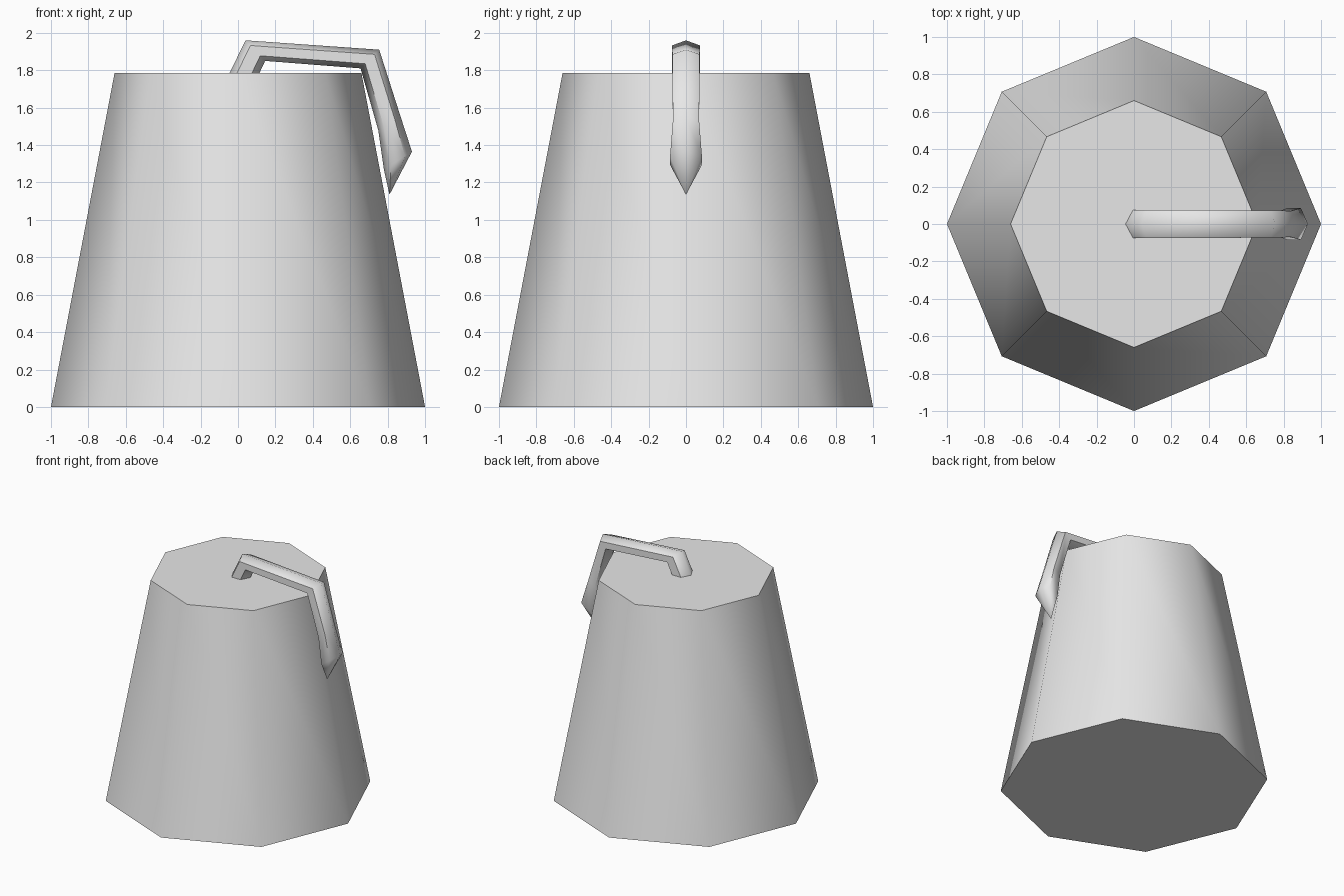
import bpy
import bmesh
import math
from mathutils import Vector

default = bpy.data.objects.get("Cube")
if default:
    bpy.data.objects.remove(default, do_unlink=True)

# Single plain grey
grey = bpy.data.materials.new("plain grey")
grey.use_nodes = True
GREY = (0.8, 0.8, 0.8, 1)
grey.diffuse_color = GREY
grey.node_tree.nodes["Principled BSDF"].inputs["Base Color"].default_value = GREY


def finish(name, bm, angle):
    """Turn a bmesh into a smooth shaded object with sharp corners."""
    bmesh.ops.recalc_face_normals(bm, faces=bm.faces)
    mesh = bpy.data.meshes.new(name)
    bm.to_mesh(mesh)
    bm.free()
    mesh.materials.append(grey)
    obj = bpy.data.objects.new(name, mesh)
    bpy.context.collection.objects.link(obj)
    bpy.ops.object.select_all(action='DESELECT')
    obj.select_set(True)
    bpy.context.view_layer.objects.active = obj
    bpy.ops.object.shade_smooth_by_angle(angle=math.radians(angle))
    return obj


def ring(bm, outer, inner, half_width):
    """Hexagon spanning an outer and inner point in the xz plane."""
    a = Vector((outer[0], 0, outer[1]))
    b = Vector((inner[0], 0, inner[1]))
    centre, arm = (a + b) / 2, (a - b) / 2
    side = Vector((0, half_width / math.cos(math.pi / 6), 0))
    angles = [i * math.pi / 3 for i in range(6)]
    return [bm.verts.new(centre + arm * math.cos(t) + side * math.sin(t)) for t in angles]


# Eight-sided tapered body
HEIGHT = 1.785
body = bmesh.new()
bmesh.ops.create_cone(body, cap_ends=True, segments=8, radius1=1, radius2=0.66, depth=HEIGHT)
bmesh.ops.translate(body, verts=body.verts, vec=(0, 0, HEIGHT / 2))
finish("body", body, 60)

# Bent six-sided stalk: outer point, inner point, half width
sections = [
    ((-0.05, 1.775), (0.105, 1.765), 0.075),
    ((0.04, 1.96), (0.145, 1.85), 0.075),
    ((0.755, 1.91), (0.655, 1.81), 0.073),
    ((0.87, 1.55), (0.75, 1.48), 0.07),
    ((0.93, 1.365), (0.78, 1.27), 0.085),
]
stalk = bmesh.new()
rings = [ring(stalk, *s) for s in sections]
for low, high in zip(rings, rings[1:]):
    for i in range(6):
        j = (i + 1) % 6
        stalk.faces.new((low[i], low[j], high[j], high[i]))
stalk.faces.new(rings[0])

# Pointed end
tip = stalk.verts.new((0.81, 0, 1.135))
for i in range(6):
    stalk.faces.new((rings[-1][i], rings[-1][(i + 1) % 6], tip))
finish("bent_stalk", stalk, 64)
